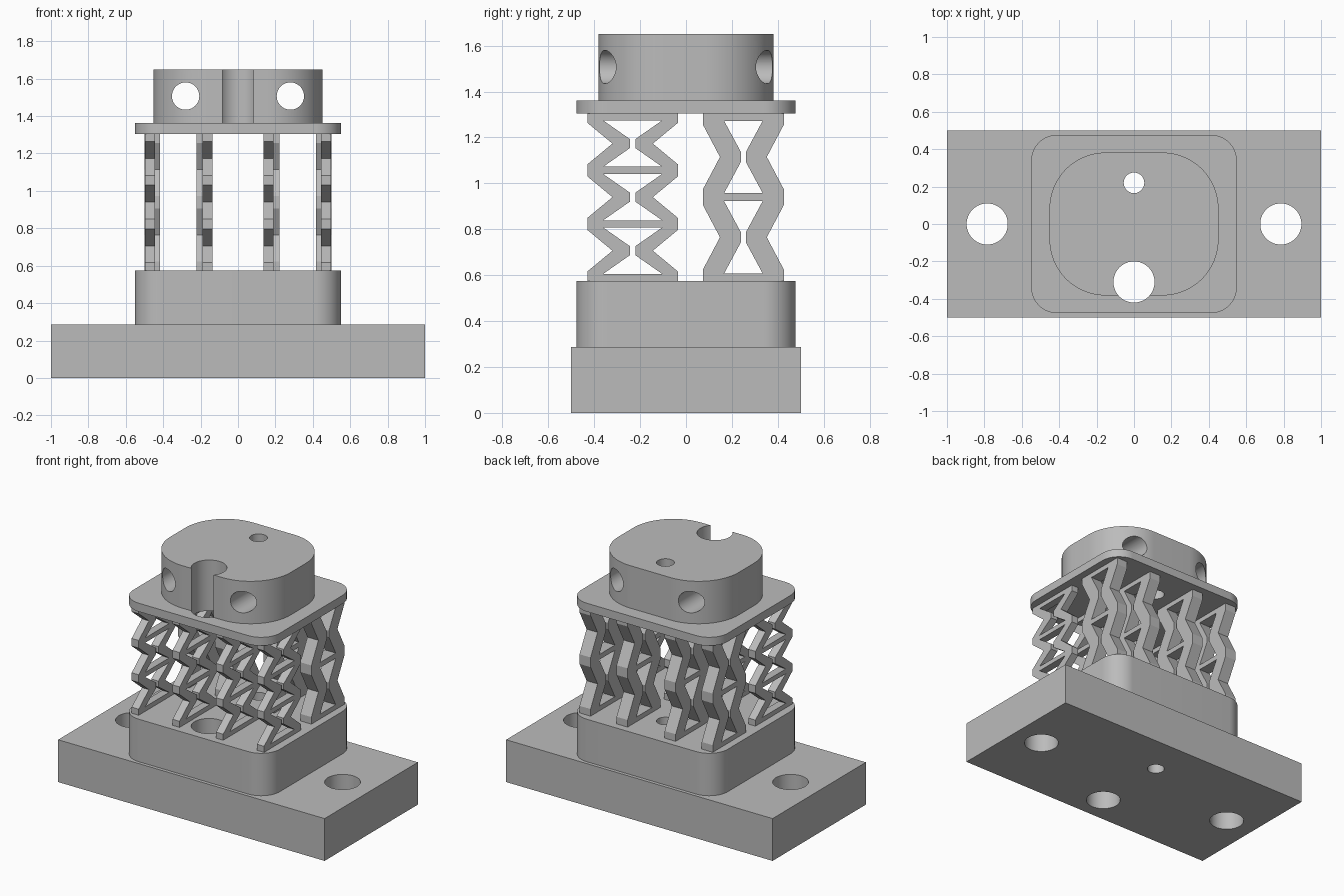
import bpy, bmesh, math
from mathutils import Vector

if "Cube" in bpy.data.objects:
    bpy.data.objects.remove(bpy.data.objects["Cube"])

grey = bpy.data.materials.new("plain grey")
grey.diffuse_color = (0.5, 0.5, 0.5, 1)
grey.use_nodes = True
grey.node_tree.nodes["Principled BSDF"].inputs["Base Color"].default_value = grey.diffuse_color


def add_prism(bm, points, direction):
    """Extrude a closed polygon of 3D points along a vector."""
    face = bm.faces.new([bm.verts.new(p) for p in points])
    moved = bmesh.ops.extrude_face_region(bm, geom=[face])["geom"]
    verts = [v for v in moved if isinstance(v, bmesh.types.BMVert)]
    bmesh.ops.translate(bm, verts=verts, vec=Vector(direction))


def make_object(name, bm):
    bmesh.ops.recalc_face_normals(bm, faces=bm.faces[:])
    mesh = bpy.data.meshes.new(name)
    bm.to_mesh(mesh)
    bm.free()
    mesh.materials.append(grey)
    obj = bpy.data.objects.new(name, mesh)
    bpy.context.collection.objects.link(obj)
    return obj


def activate(obj):
    bpy.ops.object.select_all(action='DESELECT')
    obj.select_set(True)
    bpy.context.view_layer.objects.active = obj


def rounded_block(name, hx, hy, r, z0, z1, steps=16):
    pts = []
    if r == 0:
        pts = [(-hx, -hy, z0), (hx, -hy, z0), (hx, hy, z0), (-hx, hy, z0)]
    else:
        for k, (sx, sy) in enumerate([(1, 1), (-1, 1), (-1, -1), (1, -1)]):
            for i in range(steps + 1):
                a = math.pi / 2 * (k + i / steps)
                pts.append((sx * (hx - r) + r * math.cos(a),
                            sy * (hy - r) + r * math.sin(a), z0))
    bm = bmesh.new()
    add_prism(bm, pts, (0, 0, z1 - z0))
    return make_object(name, bm)


def drill(obj, x, y, r, z=None):
    """Drill a vertical hole, or one along y when z is given."""
    bm = bmesh.new()
    ring = [(r * math.cos(2 * math.pi * i / 64), r * math.sin(2 * math.pi * i / 64))
            for i in range(64)]
    if z is None:
        add_prism(bm, [(x + a, y + b, -1) for a, b in ring], (0, 0, 4))
    else:
        add_prism(bm, [(x + a, -2, z + b) for a, b in ring], (0, 4, 0))
    cutter = make_object("hole_cutter", bm)
    cutter.hide_render = True
    mod = obj.modifiers.new("hole", 'BOOLEAN')
    mod.operation, mod.solver, mod.object = 'DIFFERENCE', 'EXACT', cutter
    activate(obj)
    bpy.ops.object.modifier_apply(modifier=mod.name)
    bpy.data.objects.remove(cutter)


# Solid parts
base = rounded_block("base_plate", 1, 0.5, 0, 0, 0.287)
block = rounded_block("lower_block", 0.55, 0.477, 0.14, 0.287, 0.575)
plate = rounded_block("upper_plate", 0.55, 0.477, 0.14, 1.305, 1.362)
cap = rounded_block("top_cap", 0.452, 0.382, 0.3, 1.362, 1.65, 24)

# Vertical holes through the stack, mounting holes, cross holes in the cap
for part in (base, block, plate, cap):
    drill(part, 0, -0.31, 0.11)
    drill(part, 0, 0.22, 0.055)
for s in (-1, 1):
    drill(base, s * 0.785, 0, 0.11)
    drill(cap, s * 0.28, 0, 0.073, 1.507)
for part in (base, block, plate, cap):
    activate(part)
    bpy.ops.object.shade_smooth_by_angle(angle=math.radians(30))


def lattice(name, x0, width, mid, cells, out_node, out_pinch, in_pinch, in_node,
            out_flat, bar, pinch_flat):
    """Two mirrored zigzag legs joined by bars; offsets are distances from mid."""
    low, high, first, last = 0.575, 1.305, 0.59, 1.29
    pitch = (last - first) / cells
    outer, inner, bars = [], [], []
    for i in range(cells + 1):
        z = first + i * pitch
        lo = low if i == 0 else None
        hi = high if i == cells else None
        outer += [(out_node, lo or z - out_flat), (out_node, hi or z + out_flat)]
        inner += [(in_node, lo or z - bar), (in_node, hi or z + bar)]
        bars.append((lo or z - bar, hi or z + bar))
        if i < cells:
            zp = z + pitch / 2
            outer.append((out_pinch, zp))
            inner += [(in_pinch, zp - pinch_flat), (in_pinch, zp + pinch_flat)]
    bm = bmesh.new()
    for s in (-1, 1):
        add_prism(bm, [(x0, mid + s * d, z) for d, z in outer + inner[::-1]],
                  (width, 0, 0))
    for a, b in bars:
        add_prism(bm, [(x0, mid - in_node, a), (x0, mid + in_node, a),
                       (x0, mid + in_node, b), (x0, mid - in_node, b)], (width, 0, 0))
    return make_object(name, bm)


# Four narrow springs at the front, four wider ones at the back
for i, x in enumerate((-0.497, -0.19, 0.137, 0.444)):
    lattice(f"front_spring_{i + 1}", x, 0.053, -0.2325, 3,
            0.1975, 0.088, 0.0125, 0.128, 0.026, 0.016, 0.02)
for i, x in enumerate((-0.5, -0.222, 0.139, 0.417)):
    lattice(f"back_spring_{i + 1}", x, 0.083, 0.25, 2,
            0.177, 0.102, 0.011, 0.084, 0.033, 0.0175, 0.022)
